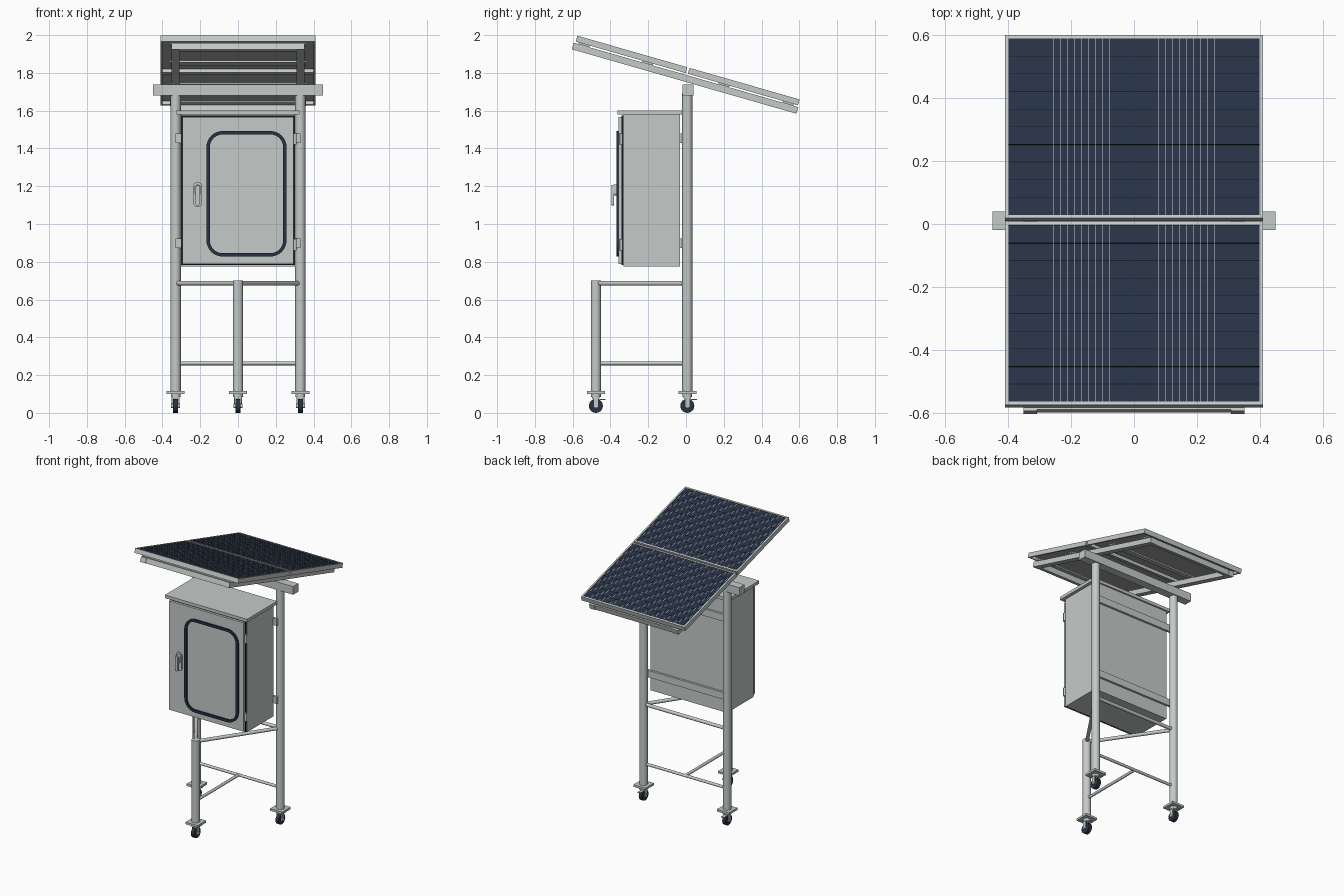
import bpy, bmesh, math
from mathutils import Matrix, Vector

if "Cube" in bpy.data.objects:
    bpy.data.objects.remove(bpy.data.objects["Cube"])


def material(name, color):
    m = bpy.data.materials.new(name)
    m.diffuse_color = (*color, 1)
    m.use_nodes = True
    m.node_tree.nodes["Principled BSDF"].inputs["Base Color"].default_value = m.diffuse_color
    return m


GREY = material("light_grey_paint", (0.56, 0.60, 0.585))
BACK = material("backsheet_grey", (0.45, 0.46, 0.45))
NAVY = material("solar_navy", (0.020, 0.032, 0.058))
BLACK = material("black_rubber", (0.008, 0.009, 0.012))
SILVER = material("busbar_silver", (0.60, 0.64, 0.68))

# sloped frame of the solar array: local y runs down the slope, local z is its normal
TILT = Matrix.Translation((0, 0.013, 1.828)) @ Matrix.Rotation(math.radians(-16), 4, 'X')
FLAT = Matrix.Identity(4)


def finish(name, bm, mat, matrix=FLAT, smooth=False):
    bmesh.ops.recalc_face_normals(bm, faces=bm.faces)
    bm.transform(matrix)
    me = bpy.data.meshes.new(name)
    bm.to_mesh(me)
    bm.free()
    me.materials.append(mat)
    ob = bpy.data.objects.new(name, me)
    bpy.context.collection.objects.link(ob)
    if smooth:
        bpy.ops.object.select_all(action='DESELECT')
        ob.select_set(True)
        bpy.context.view_layer.objects.active = ob
        bpy.ops.object.shade_smooth_by_angle(angle=math.radians(35))
    return ob


def add_box(bm, x0, x1, y0, y1, z0, z1):
    m = (Matrix.Translation(((x0 + x1) / 2, (y0 + y1) / 2, (z0 + z1) / 2))
         @ Matrix.Diagonal((x1 - x0, y1 - y0, z1 - z0, 1)))
    bmesh.ops.create_cube(bm, size=1, matrix=m)


def boxes(name, mat, items, matrix=FLAT):
    bm = bmesh.new()
    for b in items:
        add_box(bm, *b)
    return finish(name, bm, mat, matrix)


def tube(name, a, b, r, mat=GREY, sides=24):
    a, b = Vector(a), Vector(b)
    bm = bmesh.new()
    rot = (b - a).to_track_quat('Z', 'Y').to_matrix().to_4x4()
    bmesh.ops.create_cone(bm, cap_ends=True, segments=sides, radius1=r, radius2=r,
                          depth=(b - a).length, matrix=Matrix.Translation((a + b) / 2) @ rot)
    return finish(name, bm, mat, smooth=True)


def rounded_loop(x0, x1, z0, z1, r, steps=8):
    pts = []
    corners = [(x1 - r, z1 - r), (x0 + r, z1 - r), (x0 + r, z0 + r), (x1 - r, z0 + r)]
    for q, (cx, cz) in enumerate(corners):
        for i in range(steps + 1):
            t = math.pi / 2 * (q + i / steps)
            pts.append((cx + r * math.cos(t), cz + r * math.sin(t)))
    return pts


def rounded_plate(name, mat, rect, r, y0, y1):
    bm = bmesh.new()
    f = bm.faces.new([bm.verts.new((x, y1, z)) for x, z in rounded_loop(*rect, r)])
    ext = bmesh.ops.extrude_face_region(bm, geom=[f])
    bmesh.ops.translate(bm, vec=(0, y0 - y1, 0),
                        verts=[v for v in ext['geom'] if isinstance(v, bmesh.types.BMVert)])
    return finish(name, bm, mat, smooth=True)


# legs and braces
LY, FY = 0.007, -0.477
for side, sx in (("left", -0.33), ("right", 0.33)):
    tube(f"rear_leg_{side}", (sx, LY, 0.11), (sx, LY, 1.69), 0.027)
    tube(f"upper_diagonal_{side}", (0, FY, 0.686), (sx, LY, 0.686), 0.012, sides=16)
tube("front_leg", (0, FY, 0.11), (0, FY, 0.70), 0.027)
tube("upper_rear_bar", (-0.33, LY, 0.686), (0.33, LY, 0.686), 0.012, sides=16)
tube("lower_rear_bar", (-0.33, LY, 0.262), (0.33, LY, 0.262), 0.010, sides=16)
tube("lower_centre_bar", (0, FY, 0.262), (0, LY, 0.262), 0.010, sides=16)

# casters
for tag, cx, cy in (("left", -0.33, LY), ("right", 0.33, LY), ("front", 0, FY)):
    boxes(f"caster_plate_{tag}", GREY, [(cx - .048, cx + .048, cy - .048, cy + .048, .1, .115)])
    tube(f"caster_neck_{tag}", (cx, cy, 0.083), (cx, cy, 0.1), 0.026)
    boxes(f"caster_fork_{tag}", GREY,
          [(cx - .021, cx + .021, cy - .02, cy + .02, .077, .085),
           (cx - .021, cx - .016, cy - .013, cy + .013, .028, .08),
           (cx + .016, cx + .021, cy - .013, cy + .013, .028, .08),
           (cx - .012, cx + .012, cy + .015, cy + .052, .068, .074)])
    tube(f"caster_wheel_{tag}", (cx - .013, cy, .037), (cx + .013, cy, .037), .037, NAVY)
    tube(f"caster_hub_{tag}", (cx - .024, cy, .037), (cx + .024, cy, .037), .012)

# cabinet
boxes("cabinet_body", GREY, [(-.302, .302, -.33, -.033, .776, 1.58)])
boxes("cabinet_roof", GREY, [(-.325, .325, -.362, -.022, 1.58, 1.602)])
boxes("door_gasket", BLACK, [(-.300, .300, -.341, -.33, .782, 1.574)])
boxes("cabinet_door", GREY, [(-.294, .294, -.358, -.341, .789, 1.567)])
boxes("cabinet_mount_rails", GREY,
      [(-.33, .33, -.034, -.018, z, z + .05) for z in (.872, 1.43)])
for i, z in enumerate((.89, 1.45)):
    tube(f"door_hinge_{i}", (.302, -.343, z - .03), (.302, -.343, z + .03), .008, sides=12)

# window trim: a ring between two rounded rectangles
bm = bmesh.new()
outer = rounded_loop(-.167, .257, .828, 1.492, .085)
inner = rounded_loop(-.149, .239, .846, 1.474, .067)
rings = [[bm.verts.new((x, y, z)) for x, z in loop]
         for loop, y in ((outer, -.357), (outer, -.369), (inner, -.369), (inner, -.357))]
n = len(outer)
for k in range(4):
    a, b = rings[k], rings[(k + 1) % 4]
    for i in range(n):
        j = (i + 1) % n
        bm.faces.new((a[i], a[j], b[j], b[i]))
finish("window_trim", bm, NAVY, smooth=True)

# door handle
rounded_plate("handle_base", GREY, (-.236, -.190, 1.09, 1.222), .022, -.366, -.357)
rounded_plate("handle_boss", GREY, (-.230, -.196, 1.15, 1.208), .016, -.384, -.365)
rounded_plate("handle_lever", GREY, (-.224, -.202, 1.098, 1.206), .01, -.394, -.381)

# support beam across the leg tops
boxes("support_beam", GREY, [(-.45, .45, -.019, .039, 1.68, 1.738)])

# sloped carrier: side rails, end rails and thin cross slats
boxes("array_side_rails", GREY,
      [(x - .021, x + .021, -.62, .617, -.077, -.041) for x in (-.33, .33)], TILT)
boxes("array_end_rails", GREY,
      [(-.309, .309, y - .018, y + .018, -.077, -.041) for y in (-.598, .595)], TILT)
boxes("array_slats", GREY,
      [(-.36, .36, y - .03, y + .03, -.041, -.032) for y in (-.565, -.215, .205, .56)], TILT)

# solar panels
HX, W = .41, .011
for tag, y0, y1 in (("front", -.612, -.006), ("rear", .006, .612)):
    boxes(f"panel_frame_{tag}", GREY,
          [(-HX, HX, y0, y0 + W, -.032, 0), (-HX, HX, y1 - W, y1, -.032, 0),
           (-HX, -HX + W, y0 + W, y1 - W, -.032, 0), (HX - W, HX, y0 + W, y1 - W, -.032, 0)], TILT)
    gx, g0, g1 = HX - W, y0 + W, y1 - W
    boxes(f"panel_backsheet_{tag}", BACK, [(-gx, gx, g0, g1, -.012, -.007)], TILT)
    boxes(f"panel_cells_{tag}", NAVY, [(-gx, gx, g0, g1, -.007, -.003)], TILT)
    step = (g1 - g0) / 10
    boxes(f"panel_row_gaps_{tag}", BLACK,
          [(-gx, gx, g0 + i * step - .001, g0 + i * step + .001, -.003, -.0022)
           for i in range(1, 10)], TILT)
    pitch = 2 * gx / 36
    boxes(f"panel_busbars_{tag}", SILVER,
          [(-gx + (i + .5) * pitch - .0005, -gx + (i + .5) * pitch + .0005, g0, g1, -.003, -.002)
           for i in range(36)], TILT)
